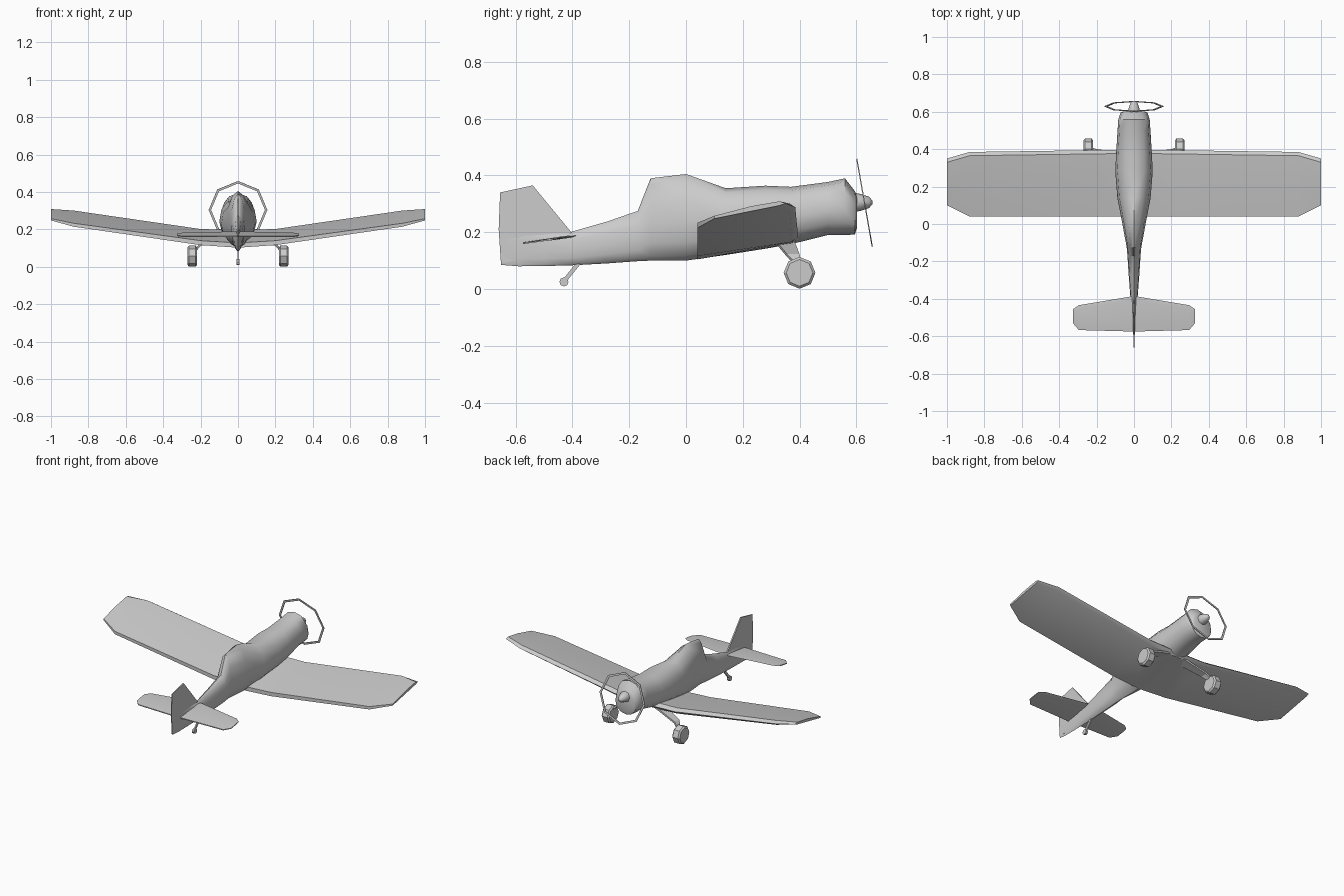
import bpy, bmesh, math
from mathutils import Vector

if "Cube" in bpy.data.objects:
    bpy.data.objects.remove(bpy.data.objects["Cube"])


def make(name, rings, smooth=None, closed=False):
    """Skin a list of equal-length rings; cap the ends unless closed in a loop."""
    bm = bmesh.new()
    vr = [[bm.verts.new(p) for p in r] for r in rings]
    n = len(vr[0])
    pairs = list(zip(vr, vr[1:])) + ([(vr[-1], vr[0])] if closed else [])
    for a, b in pairs:
        for i in range(n):
            j = (i + 1) % n
            bm.faces.new((a[i], a[j], b[j], b[i]))
    if not closed:
        bm.faces.new(vr[0])
        bm.faces.new(vr[-1])
    bmesh.ops.recalc_face_normals(bm, faces=bm.faces)
    me = bpy.data.meshes.new(name)
    bm.to_mesh(me)
    bm.free()
    ob = bpy.data.objects.new(name, me)
    bpy.context.collection.objects.link(ob)
    if smooth:
        bpy.ops.object.select_all(action='DESELECT')
        ob.select_set(True)
        bpy.context.view_layer.objects.active = ob
        bpy.ops.object.shade_smooth_by_angle(angle=math.radians(smooth))
    return ob


def section(y, w, top, bot, e, sides=12):
    """Superellipse body cross-section, e is the exponent of the upper half."""
    mid, pts = bot + 0.45 * (top - bot), []
    for i in range(sides):
        a = math.tau * i / sides
        c, s = math.cos(a), math.sin(a)
        k = 2 / (e if s > 0 else 2.1)
        h = top - mid if s > 0 else mid - bot
        pts.append((w * math.copysign(abs(c) ** k, c), y,
                    mid + h * math.copysign(abs(s) ** k, s)))
    return pts


def lathe_y(name, y_r, z, sides, smooth=None):
    """Revolve (y, radius) stations around an axis along y."""
    return make(name, [[(r * math.sin(math.tau * i / sides), y,
                         z + r * math.cos(math.tau * i / sides))
                        for i in range(sides)] for y, r in y_r], smooth)


def wheel(name, x_r, y, z, sides):
    """Revolve (x, radius) stations around an axle along x."""
    return make(name, [[(x, y + r * math.sin(math.tau * i / sides),
                         z + r * math.cos(math.tau * i / sides))
                        for i in range(sides)] for x, r in x_r])


# Fuselage: y, half width, top, bottom, upper exponent
body = [(0.602, 0.058, 0.330, 0.215, 2.2), (0.595, 0.072, 0.345, 0.192, 2.3),
        (0.56, 0.084, 0.39, 0.19, 2.4), (0.50, 0.088, 0.377, 0.19, 2.4),
        (0.37, 0.096, 0.36, 0.158, 2.4), (0.28, 0.10, 0.364, 0.142, 2.3),
        (0.14, 0.089, 0.355, 0.12, 2.2), (0.0, 0.062, 0.405, 0.10, 1.9),
        (-0.125, 0.039, 0.39, 0.10, 1.9), (-0.17, 0.035, 0.275, 0.098, 2),
        (-0.28, 0.028, 0.237, 0.09, 2), (-0.41, 0.018, 0.20, 0.083, 2),
        (-0.50, 0.008, 0.20, 0.081, 2), (-0.59, 0.004, 0.205, 0.08, 2),
        (-0.652, 0.002, 0.208, 0.085, 2)]
make("fuselage", [section(*b) for b in body], 40)

# Tail fin, tapering toward its edge
fin = [(-0.40, 0.195), (-0.54, 0.365), (-0.655, 0.34), (-0.66, 0.21),
       (-0.652, 0.09), (-0.50, 0.12)]
make("tail_fin", [[(s * (0.002 if y < -0.6 else 0.004), y, z) for y, z in fin]
                  for s in (-1, 1)])


# Main wing: x, trailing y, leading y, trailing z, leading z, thickness
def airfoil(x, yt, yl, zt, zl, t):
    return [(x, yt, zt - t * 0.35), (x, yl - 0.02, zl - t * 0.55), (x, yl, zl),
            (x, yl - 0.02, zl + t * 0.5), (x, yl - 0.12, zl - 0.018 + t * 0.55),
            (x, yt, zt + t * 0.35)]


half = [(0.03, 0.04, 0.397, 0.117, 0.18, 0.036),
        (0.20, 0.04, 0.395, 0.128, 0.185, 0.034),
        (0.88, 0.04, 0.385, 0.224, 0.288, 0.026),
        (1.0, 0.10, 0.35, 0.253, 0.302, 0.014)]
span = [(-h[0],) + h[1:] for h in reversed(half)] + half
make("main_wing", [airfoil(*s) for s in span], 30)

# Tailplane
tail = [(0.0, -0.575, -0.385, 0.162, 0.188, 0.009),
        (0.295, -0.567, -0.434, 0.162, 0.182, 0.008),
        (0.325, -0.532, -0.455, 0.166, 0.178, 0.006)]
stab = [(-t[0],) + t[1:] for t in reversed(tail[1:])] + tail
make("tailplane", [[(x, yt, zt - t / 3), (x, yl - .02, zl - .003 - t / 2), (x, yl, zl),
                    (x, yl - .02, zl - .003 + t / 2), (x, yt, zt + t / 3)]
                   for x, yt, yl, zt, zl, t in stab], 30)

# Spinner
lathe_y("spinner", [(0.59, 0.034), (0.615, 0.03), (0.645, 0.02), (0.657, 0.006)],
        0.305, 8, 50)

# Octagonal propeller ring, tilted with the thrust line
ring = []
for i in range(8):
    a = math.tau * i / 8
    ring.append([(r * math.sin(a), d, r * math.cos(a))
                 for r, d in ((0.157, -0.002), (0.157, 0.002),
                              (0.144, 0.002), (0.144, -0.002))])
prop = make("propeller_ring", ring, closed=True)
prop.location = (0, 0.629, 0.304)
prop.rotation_euler = (math.radians(10), 0, 0)

# Main wheels and flat landing gear legs
for side, s in (("left", -1), ("right", 1)):
    wheel(side + "_wheel", [(s * 0.218, 0.047), (s * 0.226, 0.056),
                            (s * 0.262, 0.056), (s * 0.27, 0.047)], 0.40, 0.057, 8)
    path = [(0.04, 0.345, 0.172, 0.034), (0.20, 0.378, 0.118, 0.022),
            (0.222, 0.392, 0.095, 0.014), (0.222, 0.40, 0.06, 0.012)]
    make(side + "_gear_leg",
         [[(s * (x - 0.003), y - w, z - 0.005), (s * (x - 0.003), y + w, z - 0.005),
           (s * (x + 0.003), y + w, z + 0.005), (s * (x + 0.003), y - w, z + 0.005)]
          for x, y, z, w in path])

# Tail wheel and its strut
wheel("tail_wheel", [(-0.007, 0.016), (0.007, 0.016)], -0.43, 0.025, 8)
make("tail_strut", [[(a * 0.004, y + b * 0.006, z - b * 0.004)
                     for a, b in ((-1, -1), (1, -1), (1, 1), (-1, 1))]
                    for y, z in ((-0.43, 0.027), (-0.375, 0.095))])
